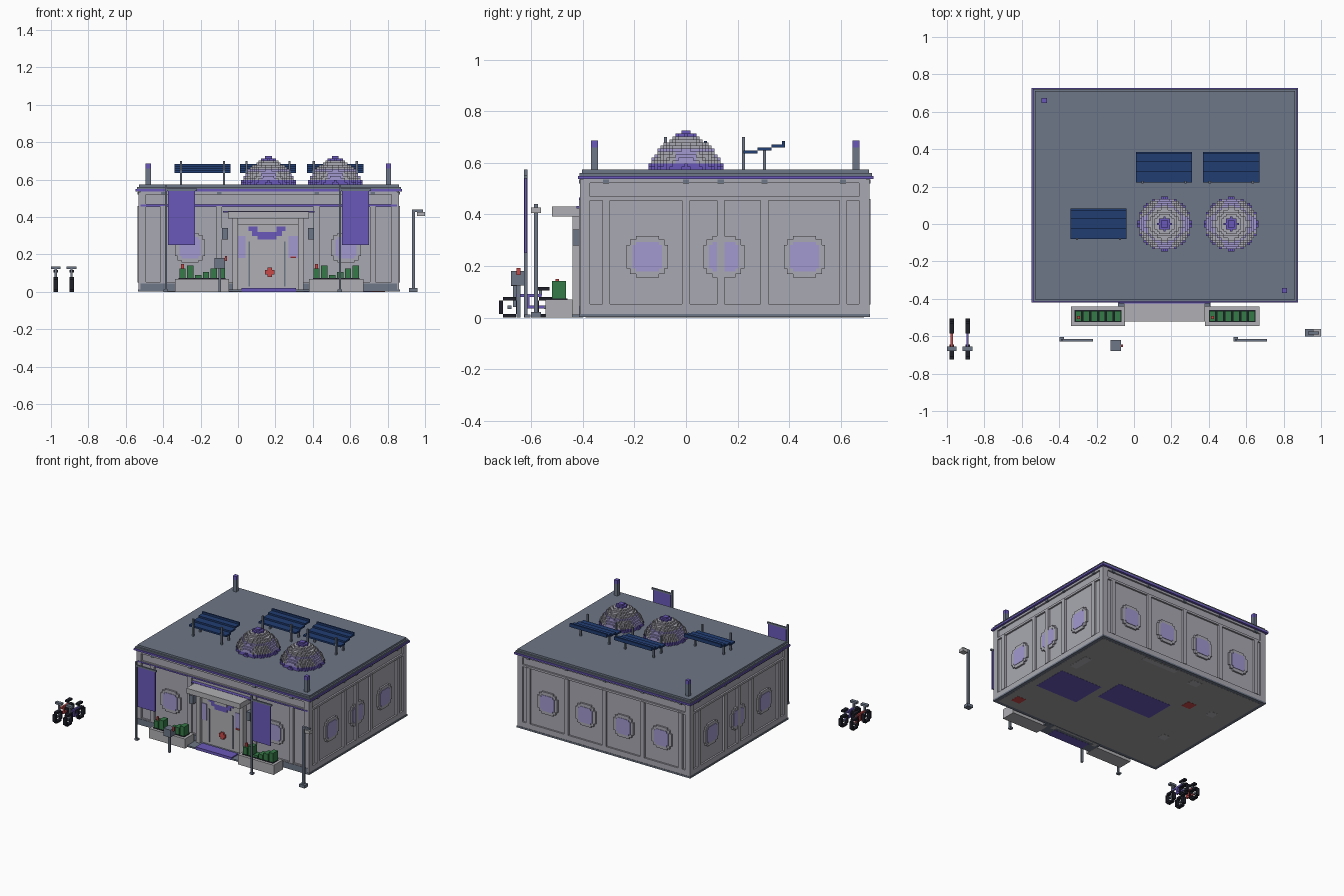
import bpy, bmesh
from mathutils import Matrix, Vector

cube = bpy.data.objects.get("Cube")
if cube:
    bpy.data.objects.remove(cube, do_unlink=True)


def linear(value):
    value /= 255
    return value / 12.92 if value < 0.04 else ((value + 0.055) / 1.055) ** 2.4


COLOURS = {
    "wall_grey": "a9a9b2", "slate": "6e7787", "purple": "6a59ba", "lavender_glass": "a298d0",
    "navy_panel": "213d72", "leaf_green": "357a48", "red": "c84848", "black": "1e1f2a",
    "floor_grey": "a0a0a3", "pale_grey": "b0b0b5",
}
MATERIALS = {}
for label, code in COLOURS.items():
    mat = bpy.data.materials.new(label)
    rgba = [linear(c) for c in bytes.fromhex(code)] + [1]
    mat.use_nodes = True
    mat.diffuse_color = rgba
    mat.node_tree.nodes["Principled BSDF"].inputs["Base Color"].default_value = rgba
    MATERIALS[label] = mat


class Part:
    """One object made from coloured boxes."""

    def __init__(self, name):
        self.name, self.bm, self.slots = name, bmesh.new(), []

    def box(self, colour, x, y, z):
        if colour not in self.slots:
            self.slots.append(colour)
        spans = [sorted(x), sorted(y), sorted(z)]
        centre = Vector([(a + b) / 2 for a, b in spans])
        size = [b - a for a, b in spans]
        made = bmesh.ops.create_cube(self.bm, size=1, matrix=Matrix.Translation(centre) @ Matrix.Diagonal(size + [1]))
        for face in {f for v in made["verts"] for f in v.link_faces}:
            face.material_index = self.slots.index(colour)

    def finish(self):
        mesh = bpy.data.meshes.new(self.name)
        self.bm.to_mesh(mesh)
        self.bm.free()
        for colour in self.slots:
            mesh.materials.append(MATERIALS[colour])
        bpy.context.collection.objects.link(bpy.data.objects.new(self.name, mesh))


def about(centre, half):
    return (centre - half, centre + half)


# Recessed core of the building
LEFT, RIGHT, FRONT, BACK = -0.52, 0.85, -0.4, 0.7
SKIN = 0.012


def on_wall(part, side, colour, along, z, depth, start=0):
    """Box lying on one outer wall, growing outward."""
    base, sign = {"front": (FRONT, -1), "back": (BACK, 1), "left": (LEFT, -1), "right": (RIGHT, 1)}[side]
    out = (base + sign * start, base + sign * depth)
    if side in ("front", "back"):
        part.box(colour, along, out, z)
    else:
        part.box(colour, out, along, z)


def window(part, side, centre):
    for wide, tall in ((.08, .045), (.067, .067), (.045, .08)):
        on_wall(part, side, "wall_grey", about(centre, wide), about(.236, tall), SKIN)
    for wide, tall in ((.057, .045), (.045, .057)):
        on_wall(part, side, "lavender_glass", about(centre, wide), about(.236, tall), SKIN + .003, SKIN)


core = Part("building_core")
core.box("wall_grey", (LEFT, RIGHT), (FRONT, BACK), (.004, .55))
core.finish()

skirt = Part("base_skirt")
skirt.box("slate", (LEFT - .015, RIGHT + .015), (FRONT - .015, BACK + .015), (.002, .014))
skirt.box("wall_grey", (LEFT - SKIN, RIGHT + SKIN), (FRONT - SKIN, BACK + SKIN), (.014, .052))
on_wall(skirt, "front", "slate", (LEFT, RIGHT), (.014, .046), .015)
skirt.finish()

# Pilasters, bands and windows on all four walls
LAYOUT = {
    "front": ([-.257, .577], [-.4, -.1, .42, .72]),
    "back": ([-.3, .007, .313, .62], [-.453, -.147, .16, .466, .773]),
    "left": ([-.15, .153, .46], [-.31, 0, .153, .305, .61]),
    "right": ([-.15, .147, .46], [-.31, 0, .135, .305, .61]),
}
for side, (windows, pilasters) in LAYOUT.items():
    part = Part(side + "_wall_trim")
    low, high = (LEFT, RIGHT) if side in ("front", "back") else (FRONT, BACK)
    for u in pilasters:
        on_wall(part, side, "wall_grey", about(u, .015), (.05, .46), SKIN + .004)
        on_wall(part, side, "slate", about(u, .012), (.52, .535), SKIN + .004)
    for u in (low + .008, high - .008):
        on_wall(part, side, "wall_grey", about(u, .02), (.05, .535), SKIN)
    on_wall(part, side, "wall_grey", (low, high), (.455, .47), SKIN)
    on_wall(part, side, "wall_grey", (low, high), (.522, .54), SKIN)
    if side == "front":
        on_wall(part, side, "purple", (low, high), (.456, .466), SKIN + .003, SKIN)
    for u in windows:
        window(part, side, u)
    part.finish()

# Roof slab and cornice
roof = Part("roof")
roof.box("purple", (-.547, .877), (-.42, .728), (.537, .55))
roof.box("slate", (-.541, .871), (-.414, .722), (.55, .561))
roof.box("slate", (-.53, .86), (-.403, .711), (.56, .574))
roof.finish()

posts = Part("roof_corner_posts")
for x, y in ((-.48, .66), (.805, -.355)):
    posts.box("slate", about(x, .014), about(y, .014), (.57, .66))
    posts.box("purple", about(x, .014), about(y, .014), (.66, .687))
posts.finish()


# Stepped skylight domes built from small blocks
def dome(name, cx, step=.0117):
    part = Part(name)
    layers = 13

    def inside(i, j, k):
        return k < layers and (i * i + j * j) ** .5 * step <= .142 * (1 - (k / layers) ** 1.8)

    for k in range(layers):
        for i in range(-12, 13):
            for j in range(-12, 13):
                near = ((i + 1, j, k), (i - 1, j, k), (i, j + 1, k), (i, j - 1, k), (i, j, k + 1))
                if not inside(i, j, k) or all(inside(*n) for n in near):
                    continue
                panel = min(abs(i), abs(j)) < 4
                if k < 2 or k > 10:
                    colour = "purple"
                elif k == 6 or (panel and k < 6):
                    colour = "lavender_glass"
                else:
                    colour = "wall_grey"
                z = .574 + k * step
                part.box(colour, about(cx + i * step, step / 2), about(j * step, step / 2), (z, z + step))
    part.finish()


dome("left_dome", .52)
dome("right_dome", .163)

# Stepped solar panels on posts
for name, x, y in (("front", -.34, -.08), ("middle", .01, .223), ("end", .37, .223)):
    part = Part(name + "_solar_panel")
    for n in range(3):
        z = .636 + n * SKIN
        part.box("navy_panel", (x, x + .3), (y + n * .054, y + (n + 1) * .054), (z, z + SKIN))
    part.box("navy_panel", (x, x + .3), (y + .15, y + .162), (.66, .685))
    for px in (x + .035, x + .265):
        part.box("slate", about(px, .006), about(y, .006), (.57, .7))
        part.box("slate", about(px, .006), about(y + .082, .006), (.57, .65))
    part.finish()

# Entrance
door = Part("entrance")
for x in (-.015, .335):
    door.box("pale_grey", about(x, .015), (-.44, FRONT), (0, .4))
door.box("pale_grey", (-.03, .35), (-.425, FRONT), (.36, .4))
door.box("pale_grey", (0, .32), (-.416, FRONT), (0, .36))
for half, low in ((.1, .325), (.08, .3), (.05, .28)):
    door.box("purple", about(.155, half), (-.42, -.41), (low, .35))
door.box("pale_grey", about(.155, .05), (-.423, -.41), (.32, .351))
for x in (.015, .295):
    door.box("lavender_glass", about(x, .025), (-.42, -.41), (.18, .3))
for x in (.06, .25):
    door.box("slate", about(x, .004), (-.42, -.41), (.03, .27))
for wide, tall in ((.025, .012), (.012, .025)):
    door.box("red", about(.17, wide), (-.426, -.41), about(.105, tall))
door.box("red", about(.295, .015), (-.426, -.41), about(.185, .005))
door.finish()

canopy = Part("entrance_canopy")
canopy.box("pale_grey", (-.053, .38), (-.52, FRONT), (.393, .43))
canopy.box("purple", (-.08, .41), (-.425, FRONT), (.424, .432))
canopy.finish()

step = Part("door_step")
step.box("slate", (-.05, .41), (-.515, FRONT), (.001, .012))
step.box("purple", (.02, .31), (-.517, -.44), (0, .02))
step.finish()

lamps = Part("wall_lamps")
for x in (-.07, .39):
    lamps.box("slate", about(x, .016), (-.44, FRONT), (.28, .342))
lamps.finish()

# Planters and banners, one of each beside the entrance
for name, x, pole in (("right", -.337, -.385), ("left", .38, .545)):
    part = Part(name + "_planter")
    part.box("pale_grey", (x, x + .29), (-.545, -.44), (0, .07))
    part.box("black", (x + .02, x + .27), (-.525, -.46), (.07, .074))
    for n in range(6):
        px, top = x + .04 + n * .042, .09 + (n * 5 + 2) % 4 * .017
        part.box("leaf_green", about(px, .017), (-.52, -.466), (.07, top))
    part.box("red", about(x + .04, .007), about(-.5, .007), (.124, .15))
    part.finish()
    part = Part(name + "_banner")
    part.box("slate", about(pole, .006), about(-.622, .006), (0, .575))
    part.box("slate", about(pole, .012), about(-.615, .012), (0, .012))
    part.box("slate", (pole, pole + .165), about(-.622, .006), (.54, .552))
    part.box("purple", (pole + .012, pole + .155), about(-.622, .005), (.25, .54))
    part.finish()

letterbox = Part("post_box")
letterbox.box("slate", about(-.097, .007), about(-.65, .007), (0, .13))
letterbox.box("slate", (-.125, -.07), (-.68, -.62), (.125, .18))
letterbox.box("red", (-.07, -.058), about(-.65, .007), (.165, .192))
letterbox.finish()

lamp = Part("street_lamp")
lamp.box("slate", about(.937, .008), about(-.582, .008), (0, .44))
lamp.box("slate", about(.937, .022), about(-.582, .02), (0, .022))
lamp.box("slate", (.93, .99), about(-.582, .008), (.428, .44))
lamp.box("pale_grey", (.957, 1), about(-.582, .02), (.405, .428))
lamp.finish()

# Parked bicycles
for name, x, colour in (("outer_bicycle", -.975, "red"), ("inner_bicycle", -.89, "purple")):
    part = Part(name)
    for y in (-.685, -.545):
        for s in (-1, 1):
            part.box("black", about(x, .012), about(y, .026), about(.04 + s * .033, .007))
            part.box("black", about(x, .012), about(y + s * .033, .007), about(.04, .026))
        part.box("slate", about(x, .006), about(y, .007), about(.04, .007))
    part.box(colour, about(x, .006), (-.66, -.56), (.08, .092))
    part.box(colour, about(x, .006), about(-.615, .008), (.035, .09))
    part.box(colour, about(x, .006), (-.62, -.55), (.035, .046))
    part.box("slate", about(x, .006), about(-.665, .007), (.04, .13))
    part.box("slate", about(x, .026), (-.68, -.655), (.122, .137))
    part.box("black", about(x, .012), (-.585, -.53), (.105, .118))
    part.box("slate", about(x, .006), about(-.565, .006), (.085, .106))
    part.finish()

# Underside with floor patches
under = Part("underside")
under.box("floor_grey", (LEFT + .01, RIGHT - .01), (FRONT + .01, BACK - .01), (.001, .004))
for colour, x, y, wide, deep in (
        ("purple", .61, .06, .17, .13), ("purple", .157, .19, .22, .11), ("red", .75, -.29, .035, .035),
        ("red", -.157, .377, .035, .035), ("pale_grey", -.35, .38, .03, .03), ("pale_grey", .33, .66, .14, .02),
        ("pale_grey", 0, .62, .04, .03), ("pale_grey", .75, .35, .03, .08), ("pale_grey", -.3, -.05, .03, .03)):
    under.box(colour, about(x, wide), about(y, deep), (0, .003))
under.finish()
